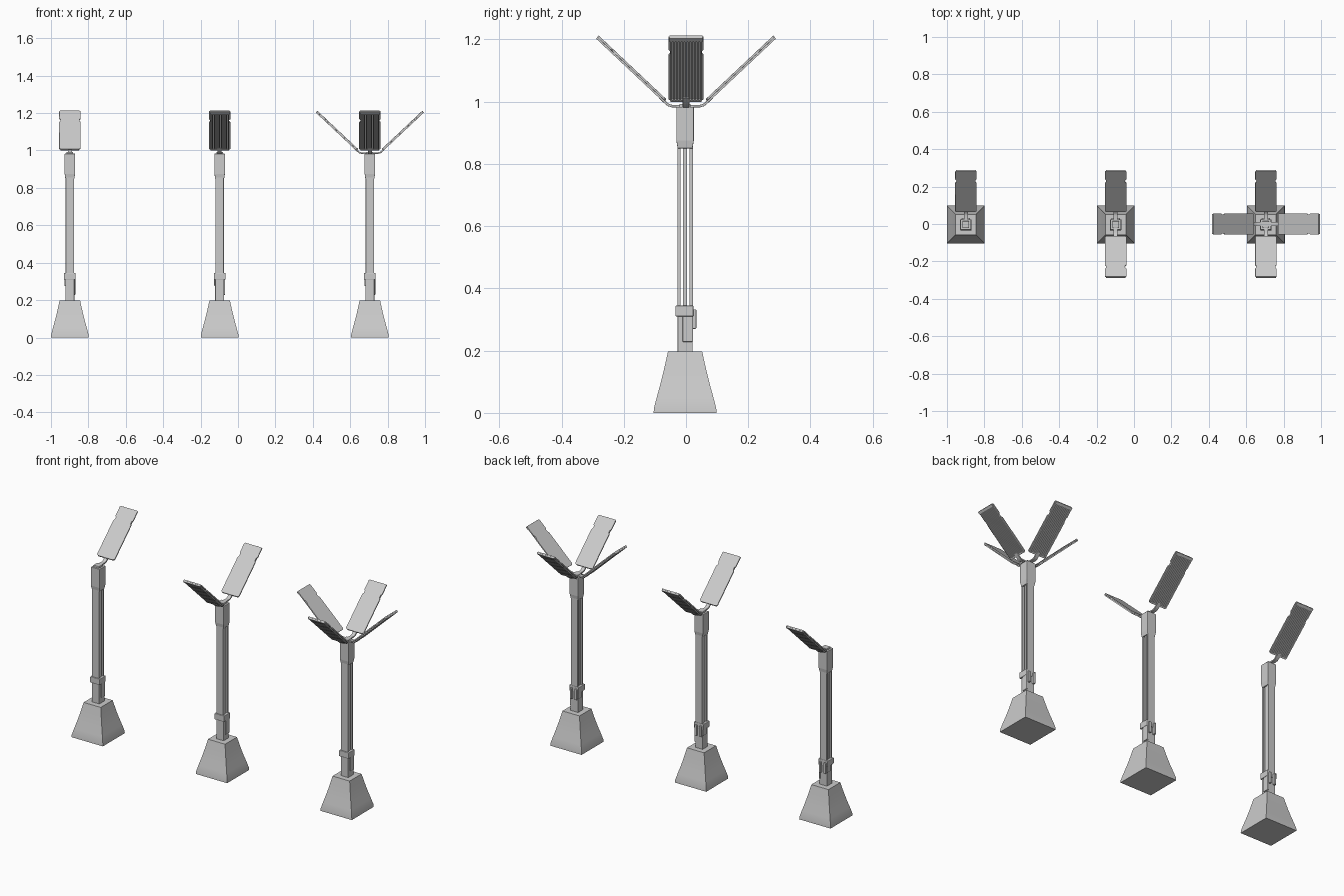
import bpy, bmesh, math
from mathutils import Matrix, Vector

if "Cube" in bpy.data.objects:
    bpy.data.objects.remove(bpy.data.objects["Cube"])

CY = -0.003  # the posts sit very slightly forward of the panels


def finish(bm, name, matrix=Matrix(), bevel=0.0, smooth=False):
    bmesh.ops.recalc_face_normals(bm, faces=bm.faces)
    me = bpy.data.meshes.new(name)
    bm.to_mesh(me)
    bm.free()
    ob = bpy.data.objects.new(name, me)
    bpy.context.collection.objects.link(ob)
    ob.matrix_world = matrix
    if bevel:
        m = ob.modifiers.new("edge", 'BEVEL')
        m.width, m.segments, m.limit_method = bevel, 2, 'ANGLE'
    if smooth:
        bpy.context.view_layer.objects.active = ob
        ob.select_set(True)
        bpy.ops.object.shade_smooth_by_angle(angle=math.radians(35))
        ob.select_set(False)
    return ob


def add_box(bm, x0, x1, y0, y1, z0, z1):
    m = Matrix.Translation(((x0 + x1) / 2, (y0 + y1) / 2, (z0 + z1) / 2))
    bmesh.ops.create_cube(bm, size=1, matrix=m @ Matrix.Diagonal((x1 - x0, y1 - y0, z1 - z0, 1)))


def boxes(name, matrix, dims, bevel=0.0):
    bm = bmesh.new()
    for d in dims:
        add_box(bm, *d)
    return finish(bm, name, matrix, bevel)


def square_loft(name, matrix, profile, bevel=0.0, smooth=False):
    """Stack square rings given as (half width, height)."""
    bm = bmesh.new()
    rings = [[bm.verts.new((sx * r, sy * r, z)) for sx, sy in ((-1, -1), (1, -1), (1, 1), (-1, 1))]
             for r, z in profile]
    for a, b in zip(rings, rings[1:]):
        for i in range(4):
            j = (i + 1) % 4
            bm.faces.new((a[i], a[j], b[j], b[i]))
    bm.faces.new(rings[0][::-1])
    bm.faces.new(rings[-1])
    return finish(bm, name, matrix, bevel, smooth)


def prism(name, matrix, outline, depth, bevel=0.0):
    """Extrude a flat xy outline along z."""
    bm = bmesh.new()
    f = bm.faces.new([bm.verts.new((x, y, 0)) for x, y in outline])
    r = bmesh.ops.extrude_face_region(bm, geom=[f])
    bmesh.ops.translate(bm, vec=(0, 0, depth),
                        verts=[v for v in r['geom'] if isinstance(v, bmesh.types.BMVert)])
    return finish(bm, name, matrix, bevel)


def panel(tag, hub, angle):
    """One tilted panel with its bracket; local +y points outward."""
    spin = hub @ Matrix.Rotation(angle, 4, 'Z')
    # bent flat bracket arm, swept as a strip
    path = [(0.0, 0.986), (0.045, 0.986), (0.056, 0.989), (0.065, 0.996), (0.085, 1.015)]
    bm = bmesh.new()
    rings = []
    for i, (y, z) in enumerate(path):
        a, b = path[max(i - 1, 0)], path[min(i + 1, len(path) - 1)]
        t = Vector((b[0] - a[0], b[1] - a[1])).normalized()
        n = Vector((-t.y, t.x)) * 0.004
        rings.append([bm.verts.new((sx * 0.011, y + s * n.x, z + s * n.y))
                      for sx, s in ((-1, -1), (1, -1), (1, 1), (-1, 1))])
    for a, b in zip(rings, rings[1:]):
        for i in range(4):
            j = (i + 1) % 4
            bm.faces.new((a[i], a[j], b[j], b[i]))
    bm.faces.new(rings[0])
    bm.faces.new(rings[-1])
    finish(bm, "panel_arm_" + tag, spin, 0.001, True)

    # notched plate, lying in a tilted frame
    tilt = math.atan2(0.205, 0.218)
    frame = spin @ Matrix.Translation((0, 0.068, 1.003)) @ Matrix.Rotation(tilt, 4, 'X')
    half = [(0.048, 0), (0.057, 0.006), (0.057, 0.212), (0.051, 0.219), (0.051, 0.232),
            (0.057, 0.239), (0.057, 0.294), (0.052, 0.299)]
    outline = half + [(-x, y) for x, y in reversed(half)]
    prism("panel_plate_" + tag, frame, outline, 0.007, 0.001)
    # rim and cooling ribs underneath
    ribs = [(x - 0.0025, x + 0.0025, 0.008, 0.285, -0.006, 0.001)
            for x in [-0.047 + i * 0.0094 for i in range(11)]]
    ribs += [(-0.05, 0.05, 0.001, 0.01, -0.006, 0.001), (-0.053, 0.053, 0.283, 0.298, -0.006, 0.001)]
    boxes("panel_ribs_" + tag, frame, ribs)


def lamp(tag, x, angles):
    post = Matrix.Translation((x, CY, 0))
    # flared foot with concave sides
    square_loft("base_" + tag, post, [(0.101, 0), (0.1, 0.015), (0.091, 0.05), (0.08, 0.09),
                                      (0.07, 0.13), (0.062, 0.165), (0.055, 0.197)], smooth=True)
    boxes("post_foot_" + tag, post, [(-0.024, 0.024, -0.024, 0.024, 0.19, 0.34)], 0.002)
    # slotted shaft: front and back plates around a core
    boxes("post_shaft_" + tag, post, [(-0.022, 0.022, -0.025, -0.014, 0.33, 0.87),
                                      (-0.022, 0.022, 0.014, 0.025, 0.33, 0.87),
                                      (-0.018, 0.018, -0.007, 0.007, 0.33, 0.87)], 0.001)
    # clamp collar with latch and side strap
    boxes("clamp_collar_" + tag, post, [(-0.031, 0.031, -0.031, 0.027, 0.31, 0.345)], 0.003)
    boxes("clamp_strap_" + tag, post, [(0.018, 0.029, -0.008, 0.026, 0.228, 0.315),
                                       (-0.029, -0.018, -0.008, 0.026, 0.275, 0.315)], 0.003)
    boxes("clamp_latch_" + tag, post, [(-0.022, -0.008, 0.02, 0.036, 0.27, 0.333),
                                       (0.008, 0.022, 0.02, 0.036, 0.27, 0.333)], 0.003)
    # head block and top mount
    square_loft("post_head_" + tag, post, [(0.024, 0.85), (0.028, 0.875), (0.028, 0.983)], 0.002)
    boxes("head_mount_" + tag, post, [(-0.018, 0.018, -0.018, 0.018, 0.98, 0.993)], 0.002)
    hub = Matrix.Translation((x, 0, 0))
    for i, a in enumerate(angles):
        panel(f"{tag}_{i + 1}", hub, math.radians(a))


lamp("single", -0.899, [0])
lamp("double", -0.098, [0, 180])
lamp("quad", 0.705, [0, 90, 180, 270])
